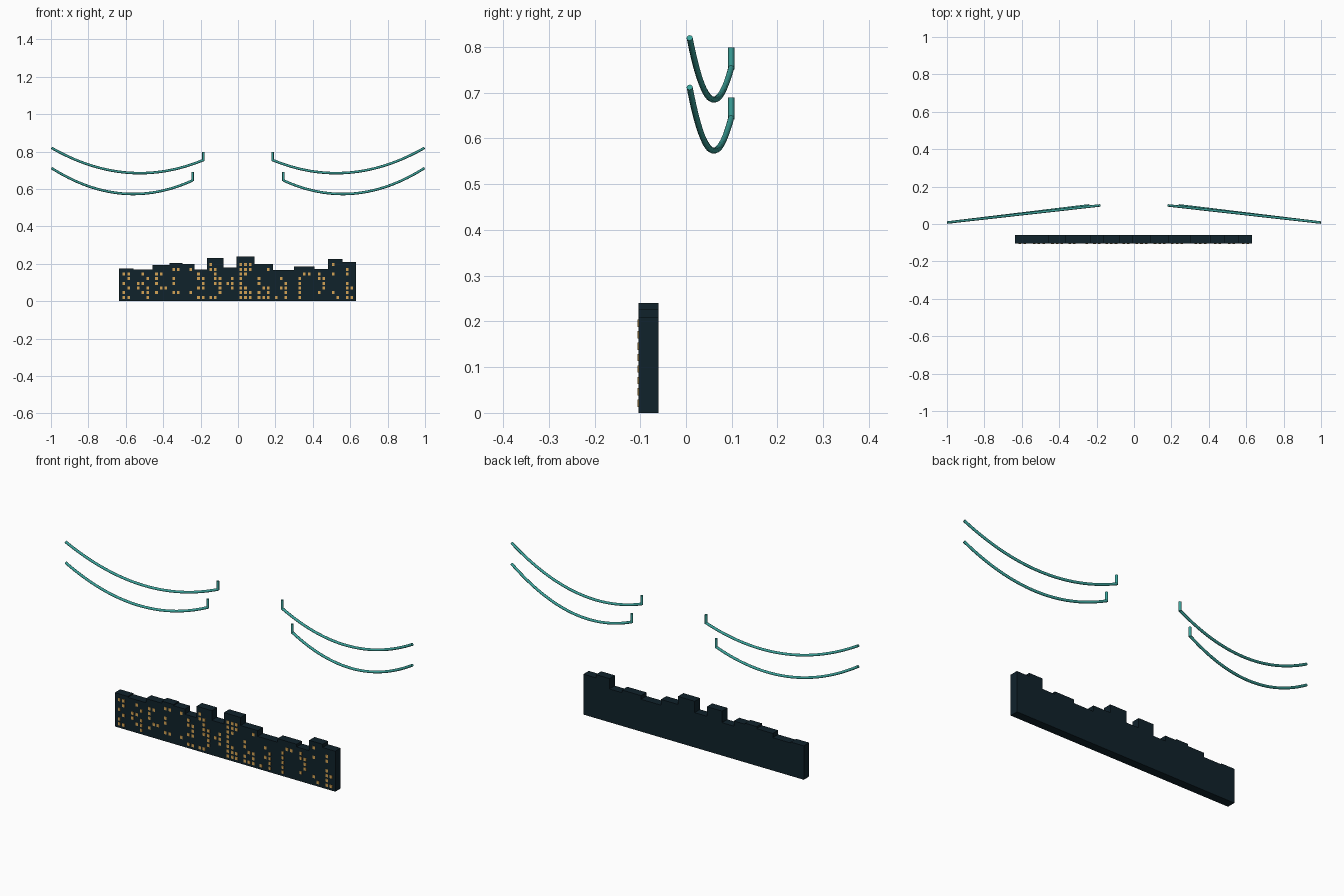
import bpy, bmesh, random
from mathutils import Matrix, Vector

if "Cube" in bpy.data.objects:
    bpy.data.objects.remove(bpy.data.objects["Cube"])

random.seed(7)


def material(name, rgb):
    m = bpy.data.materials.new(name)
    m.diffuse_color = (*rgb, 1)
    m.use_nodes = True
    m.node_tree.nodes["Principled BSDF"].inputs["Base Color"].default_value = m.diffuse_color
    return m


NAVY = material("dark navy", (0.005, 0.016, 0.024))
AMBER = material("window amber", (0.66, 0.37, 0.09))
TEAL = material("teal", (0.045, 0.37, 0.33))


def add_box(bm, lo, hi):
    lo, hi = Vector(lo), Vector(hi)
    mat = Matrix.Translation((lo + hi) / 2) @ Matrix.Diagonal((*(hi - lo), 1))
    bmesh.ops.create_cube(bm, size=1, matrix=mat)


def finish(bm, name, mat):
    me = bpy.data.meshes.new(name)
    bm.to_mesh(me)
    bm.free()
    me.materials.append(mat)
    ob = bpy.data.objects.new(name, me)
    bpy.context.collection.objects.link(ob)
    return ob


# Skyline: neighbouring blocks given by their edges and heights
edges = [-0.635, -0.56, -0.457, -0.365, -0.298, -0.233, -0.165, -0.078,
         -0.008, 0.088, 0.186, 0.30, 0.41, 0.482, 0.56, 0.632]
heights = [0.176, 0.171, 0.193, 0.204, 0.198, 0.171, 0.231, 0.181,
           0.24, 0.198, 0.168, 0.187, 0.173, 0.227, 0.21]
FRONT, BACK, STEP = -0.104, -0.06, 0.025
windows = bmesh.new()
for i, h in enumerate(heights):
    x0, x1 = edges[i], edges[i + 1]
    block = bmesh.new()
    add_box(block, (x0, FRONT, 0), (x1, BACK, h))
    finish(block, f"building_{i + 1}", NAVY)

    # Lit windows on a regular grid, some of them dark
    cols = max(2, int((x1 - x0 - 0.012) / STEP))
    rows = int((h - 0.02) / STEP)
    for c in range(cols):
        x = (x0 + x1) / 2 + (c - (cols - 1) / 2) * STEP
        for r in range(rows):
            z = 0.021 + r * STEP
            if random.random() < 0.42:
                add_box(windows, (x - 0.007, FRONT - 0.002, z - 0.008),
                        (x + 0.007, FRONT + 0.001, z + 0.008))
finish(windows, "lit_windows", AMBER)


def tube(name, points, radius=0.0068):
    cu = bpy.data.curves.new(name, 'CURVE')
    cu.dimensions = '3D'
    cu.bevel_depth = radius
    cu.bevel_resolution = 2
    cu.use_fill_caps = True
    sp = cu.splines.new('POLY')
    sp.points.add(len(points) - 1)
    for p, co in zip(sp.points, points):
        p.co = (*co, 1)
    sp.use_smooth = True
    cu.materials.append(TEAL)
    ob = bpy.data.objects.new(name, cu)
    bpy.context.collection.objects.link(ob)


# Sagging cables with a short upright at the inner end, mirrored left and right
N = 32
for side, sx in (("left", -1), ("right", 1)):
    for level, xi, zi, zo, sag in (("upper", 0.185, 0.755, 0.82, 0.10),
                                   ("lower", 0.243, 0.646, 0.712, 0.103)):
        pts = []
        for k in range(N + 1):
            t = k / N
            pts.append((sx * (xi + (0.997 - xi) * t), 0.099 + (0.008 - 0.099) * t,
                        zi + (zo - zi) * t - 4 * sag * t * (1 - t)))
        tube(f"{level}_cable_{side}", pts)
        tube(f"{level}_upright_{side}",
             [(sx * xi, 0.099, zi - 0.004), (sx * xi, 0.099, zi + 0.044)])
